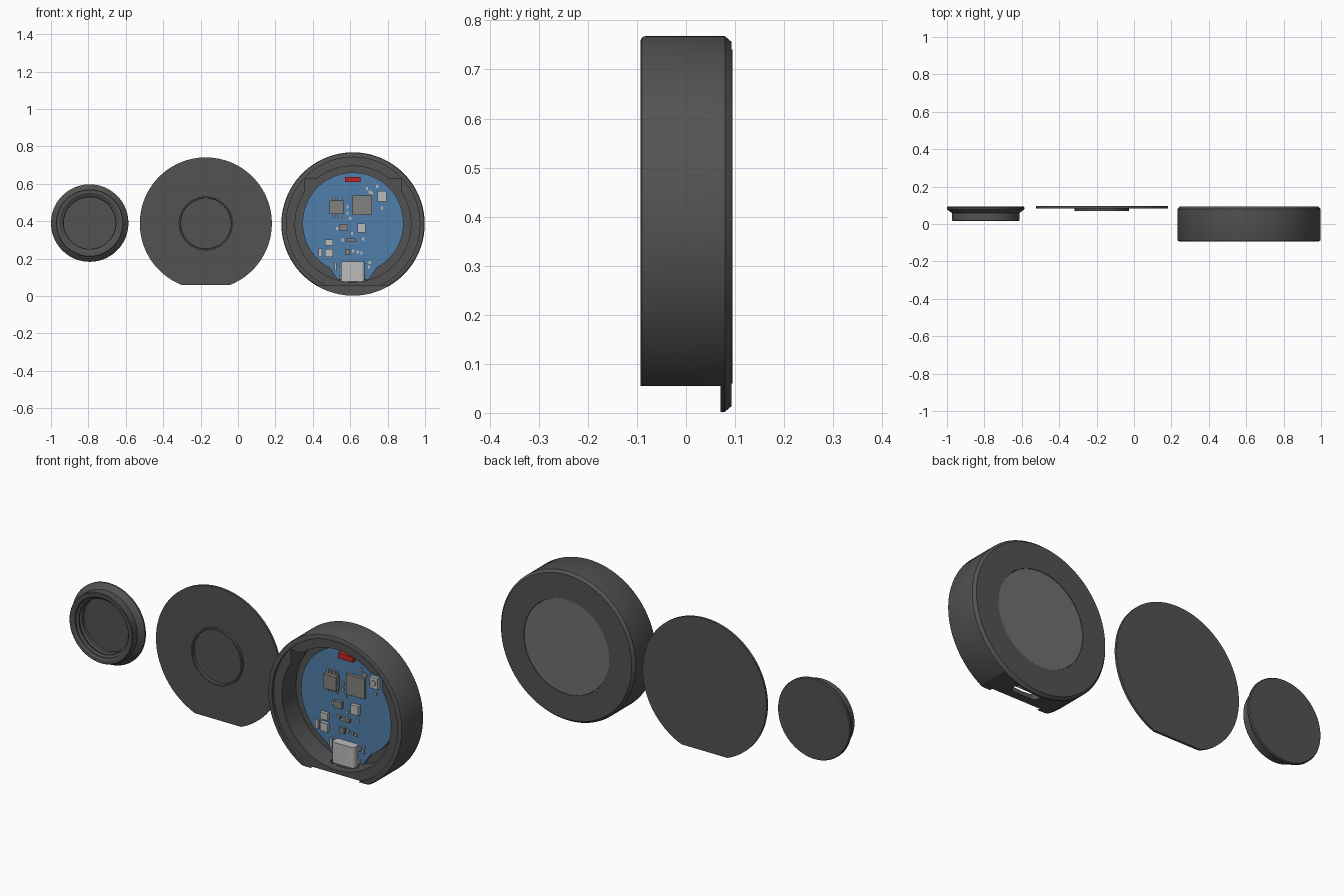
import bpy, bmesh, math
from mathutils import Vector

if "Cube" in bpy.data.objects:
    bpy.data.objects.remove(bpy.data.objects["Cube"])


def material(name, r, g, b):
    m = bpy.data.materials.new(name)
    m.diffuse_color = (r, g, b, 1)
    m.use_nodes = True
    m.node_tree.nodes["Principled BSDF"].inputs["Base Color"].default_value = m.diffuse_color
    return m


DARK = material("dark_plastic", 0.085, 0.085, 0.085)
GLASS = material("screen_grey", 0.16, 0.16, 0.16)
BLUE = material("board_blue", 0.08, 0.21, 0.40)
RED = material("red_plastic", 0.5, 0.02, 0.02)
METAL = material("metal", 0.5, 0.5, 0.5)
CHIP = material("chip_grey", 0.22, 0.22, 0.21)
HX, HZ = 0.615, 0.385          # housing axis


def finish(name, bm, mat, smooth=True):
    bmesh.ops.recalc_face_normals(bm, faces=bm.faces)
    me = bpy.data.meshes.new(name)
    bm.to_mesh(me)
    bm.free()
    ob = bpy.data.objects.new(name, me)
    bpy.context.collection.objects.link(ob)
    if mat:
        me.materials.append(mat)
    if smooth:
        shade(ob)
    return ob


def shade(ob):
    bpy.ops.object.select_all(action='DESELECT')
    bpy.context.view_layer.objects.active = ob
    ob.select_set(True)
    bpy.ops.object.shade_smooth_by_angle(angle=math.radians(25))


def lathe(name, profile, cx, cz, mat, closed=False, flat_z=None, n=128):
    """Turn an (r, y) profile around the y axis; optionally slice off the bottom."""
    bm = bmesh.new()
    rings = []
    for r, y in profile:
        if r == 0:
            rings.append([bm.verts.new((cx, y, cz))] * n)
        else:
            rings.append([bm.verts.new((cx + r * math.cos(2 * math.pi * i / n), y,
                                        cz + r * math.sin(2 * math.pi * i / n))) for i in range(n)])
    pairs = list(zip(rings, rings[1:])) + ([(rings[-1], rings[0])] if closed else [])
    for a, b in pairs:
        for i in range(n):
            j = (i + 1) % n
            bm.faces.new(list(dict.fromkeys((a[i], a[j], b[j], b[i]))))
    if flat_z is not None:
        bmesh.ops.bisect_plane(bm, geom=bm.verts[:] + bm.edges[:] + bm.faces[:],
                               plane_co=(0, 0, flat_z), plane_no=(0, 0, -1), clear_outer=True)
        bmesh.ops.holes_fill(bm, edges=[e for e in bm.edges if e.is_boundary])
    return finish(name, bm, mat)


def prism(name, pts, y0, y1, mat):
    """Extrude an (x, z) outline along y."""
    bm = bmesh.new()
    f = bm.faces.new([bm.verts.new((x, y0, z)) for x, z in pts])
    ext = bmesh.ops.extrude_face_region(bm, geom=[f])["geom"]
    bmesh.ops.translate(bm, vec=(0, y1 - y0, 0), verts=[v for v in ext if isinstance(v, bmesh.types.BMVert)])
    return finish(name, bm, mat, False)


def box(name, x0, x1, y0, y1, z0, z1, mat=None):
    return prism(name, [(x0, z0), (x1, z0), (x1, z1), (x0, z1)], y0, y1, mat)


def bevel(ob, w, seg=3):
    bm = bmesh.new()
    bm.from_mesh(ob.data)
    edges = [e for e in bm.edges
             if abs((e.verts[0].co - e.verts[1].co).normalized().dot(Vector((0, 0, 1)))) > 0.9]
    bmesh.ops.bevel(bm, geom=edges, offset=w, segments=seg, affect='EDGES', profile=0.5)
    bm.to_mesh(ob.data)
    bm.free()
    return ob


def cut(ob, cutter):
    cutter.hide_render = True
    m = ob.modifiers.new("cut", 'BOOLEAN')
    m.operation, m.solver, m.object = 'DIFFERENCE', 'EXACT', cutter
    bpy.context.view_layer.objects.active = ob
    bpy.ops.object.modifier_apply(modifier=m.name)
    bpy.data.objects.remove(cutter)


# Threaded cap with tapered flange
lathe("cap", [(0, 0.078), (0.138, 0.078), (0.138, 0.062), (0.148, 0.056), (0.148, 0.048),
              (0.140, 0.043), (0.140, 0.038), (0.152, 0.032), (0.152, 0.024), (0.160, 0.018),
              (0.177, 0.017), (0.180, 0.020), (0.180, 0.058), (0.204, 0.076), (0.207, 0.080),
              (0.207, 0.088), (0.203, 0.093), (0, 0.093)], -0.793, 0.39, DARK)

# Thin lid with locating ring and flat lower edge
lathe("lid", [(0, 0.083), (0.135, 0.083), (0.137, 0.070), (0.145, 0.070), (0.145, 0.083),
              (0.353, 0.083), (0.353, 0.095), (0, 0.095)], -0.172, 0.388, DARK, flat_z=0.06)

# Round housing: lid seat at the front, open cavity, window at the back
housing = lathe("housing", [(0.383, -0.083), (0.380, -0.090), (0.373, -0.093), (0.357, -0.093),
                            (0.357, -0.078), (0.310, -0.078), (0.310, 0.036), (0.243, 0.036),
                            (0.243, 0.093), (0.371, 0.093), (0.383, 0.079)],
                HX, HZ, DARK, closed=True)
cut(housing, box("foot_cut", 0.1, 1.2, -0.3, 0.07, -0.2, 0.055))
cut(housing, box("corner_cut", HX - 0.258, HX + 0.258, -0.2, 0.03, 0.46, 0.625))
cut(housing, bevel(box("port_cut", 0.54, 0.69, -0.036, 0.022, 0.02, 0.12), 0.026, 6))
shade(housing)

# Screen in the back window
lathe("screen", [(0, 0.04), (0.242, 0.04), (0.242, 0.091), (0, 0.091)], HX, HZ, GLASS)

# Circuit board with lower tab, drawn as one outline
PY = 0.02
outline = []
for i in range(97):
    a = math.radians(-62 + 304 * i / 96)
    outline.append((HX + 0.27 * math.cos(a), 0.39 + 0.27 * math.sin(a)))
outline += [(0.532, 0.088), (0.698, 0.088)]
prism("circuit_board", outline, PY, 0.0355, BLUE)

# Charging socket, with an open mouth facing down
socket = bevel(box("charging_socket", 0.55, 0.677, -0.027, PY, 0.078, 0.185, METAL), 0.016, 5)
cut(socket, bevel(box("mouth_cut", 0.557, 0.670, -0.020, 0.013, 0.05, 0.165), 0.012, 5))
shade(socket)
box("socket_tongue", 0.575, 0.652, -0.008, 0.000, 0.085, 0.17, CHIP)
for s in (-1, 1):
    for z in (0.10, 0.165):
        x = 0.6135 + s * 0.066
        box("socket_tab", x - 0.006, x + 0.006, PY - 0.012, PY, z - 0.01, z + 0.01, METAL)

# Larger parts: name, centre x, centre z, width, height, depth, material
for name, x, z, w, h, d, m in [
        ("red_connector", 0.613, 0.623, 0.084, 0.028, 0.022, RED),
        ("memory_chip", 0.527, 0.474, 0.074, 0.072, 0.028, CHIP),
        ("main_chip", 0.664, 0.486, 0.104, 0.104, 0.016, CHIP),
        ("button_body", 0.770, 0.533, 0.046, 0.058, 0.018, METAL),
        ("regulator", 0.565, 0.366, 0.044, 0.034, 0.018, CHIP),
        ("coil", 0.661, 0.364, 0.044, 0.048, 0.018, METAL),
        ("diode", 0.605, 0.298, 0.048, 0.018, 0.016, CHIP),
        ("capacitor_a", 0.486, 0.286, 0.042, 0.034, 0.018, METAL),
        ("capacitor_b", 0.486, 0.230, 0.042, 0.044, 0.018, METAL),
        ("resistor_a", 0.440, 0.231, 0.018, 0.046, 0.010, METAL),
        ("resistor_b", 0.521, 0.158, 0.012, 0.048, 0.010, METAL),
        ("sensor", 0.586, 0.237, 0.026, 0.030, 0.014, CHIP)]:
    box(name, x - w / 2, x + w / 2, PY - d, PY, z - h / 2, z + h / 2, m)
lathe("button_top", [(0, -0.006), (0.014, -0.006), (0.014, PY), (0, PY)], 0.770, 0.533, METAL, n=24)

# Chip legs
for i in range(4):
    x = 0.500 + 0.018 * i
    for z in (0.430, 0.518):
        box("chip_leg", x - 0.004, x + 0.004, PY - 0.010, PY, z - 0.010, z + 0.010, METAL)

# Tiny surface parts
for x, z in [(0.69, 0.575), (0.705, 0.555), (0.745, 0.585), (0.585, 0.475), (0.585, 0.445),
             (0.60, 0.415), (0.53, 0.36), (0.61, 0.335), (0.67, 0.305), (0.56, 0.30), (0.615, 0.24),
             (0.64, 0.235), (0.66, 0.23), (0.70, 0.155), (0.705, 0.18), (0.77, 0.47), (0.715, 0.55)]:
    box("tiny_part", x - 0.006, x + 0.006, PY - 0.007, PY, z - 0.008, z + 0.008, METAL)
